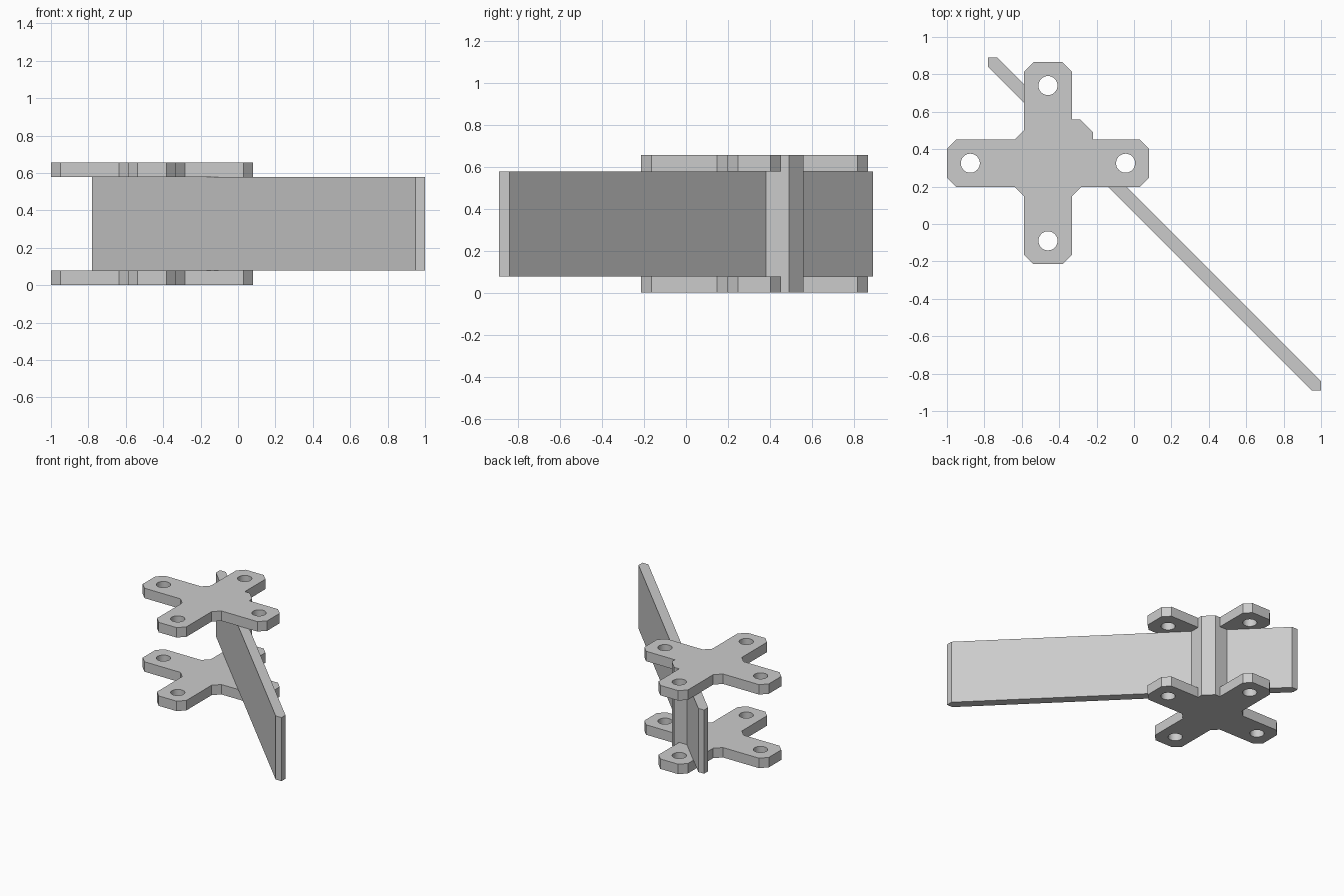
import bpy, bmesh, math

if "Cube" in bpy.data.objects:
    bpy.data.objects.remove(bpy.data.objects["Cube"])

CX, CY = -0.46, 0.325        # centre of the cross plates
L, H, C = 0.54, 0.1275, 0.05  # arm length, half width, chamfer
PLATE, TOP = 0.078, 0.655     # plate thickness, total height
HOLE_R, HOLE_D = 0.051, 0.415


def rot(p, quarter):
    a = quarter * math.pi / 2
    return (p[0] * math.cos(a) - p[1] * math.sin(a),
            p[0] * math.sin(a) + p[1] * math.cos(a))


def extrude_profile(name, loops, z0, z1):
    """Solid from closed 2D loops (inner loops become holes)."""
    cu = bpy.data.curves.new(name, 'CURVE')
    cu.dimensions = '2D'
    cu.fill_mode = 'BOTH'
    cu.extrude = (z1 - z0) / 2
    for pts in loops:
        s = cu.splines.new('POLY')
        s.points.add(len(pts) - 1)
        for sp, (x, y) in zip(s.points, pts):
            sp.co = (x, y, 0, 1)
        s.use_cyclic_u = True
    ob = bpy.data.objects.new(name, cu)
    bpy.context.collection.objects.link(ob)
    bpy.ops.object.select_all(action='DESELECT')
    ob.select_set(True)
    bpy.context.view_layer.objects.active = ob
    bpy.ops.object.convert(target='MESH')
    ob = bpy.context.view_layer.objects.active
    ob.name = name
    # Weld caps to walls and clean up the flat faces
    bm = bmesh.new()
    bm.from_mesh(ob.data)
    bmesh.ops.translate(bm, verts=bm.verts, vec=(0, 0, (z0 + z1) / 2))
    bmesh.ops.remove_doubles(bm, verts=bm.verts, dist=1e-4)
    bmesh.ops.recalc_face_normals(bm, faces=bm.faces)
    bm.to_mesh(ob.data)
    bm.free()
    bpy.ops.object.shade_smooth_by_angle(angle=math.radians(30))
    return ob


# Cross outline: four chamfered arms, one inner corner carries the tab
tab = [(0.24, H), (0.24, 0.165), (0.17, 0.235), (H, 0.235)]
outline = []
for q in range(4):
    arm = [(L - C, -H), (L, -H + C), (L, H - C), (L - C, H)]
    corner = tab if q == 0 else [(H + C, H), (H, H + C)]
    outline += [rot(p, q) for p in arm + corner]

# Round bolt hole near each arm end
holes = []
for q in range(4):
    hx, hy = rot((HOLE_D, 0), q)
    holes.append([(hx + HOLE_R * math.cos(i * math.tau / 32),
                   hy + HOLE_R * math.sin(i * math.tau / 32)) for i in range(32)])

loops = [[(x + CX, y + CY) for x, y in loop] for loop in [outline] + holes]

# Bottom and top cross plates
extrude_profile("bottom_plate", loops, 0, PLATE)
extrude_profile("top_plate", loops, TOP - PLATE, TOP)

# Long diagonal blade with clipped ends
blade = [(-0.78, 0.89), (-0.78, 0.84), (0.95, -0.89),
         (1.0, -0.89), (1.0, -0.84), (-0.73, 0.89)]
extrude_profile("diagonal_blade", [blade], PLATE, TOP - PLATE)

# Column joining the plates behind the blade
column = [(-0.22, 0.38), (-0.22, 0.49), (-0.29, 0.56), (-0.40, 0.56)]
extrude_profile("column", [column], PLATE, TOP - PLATE)
